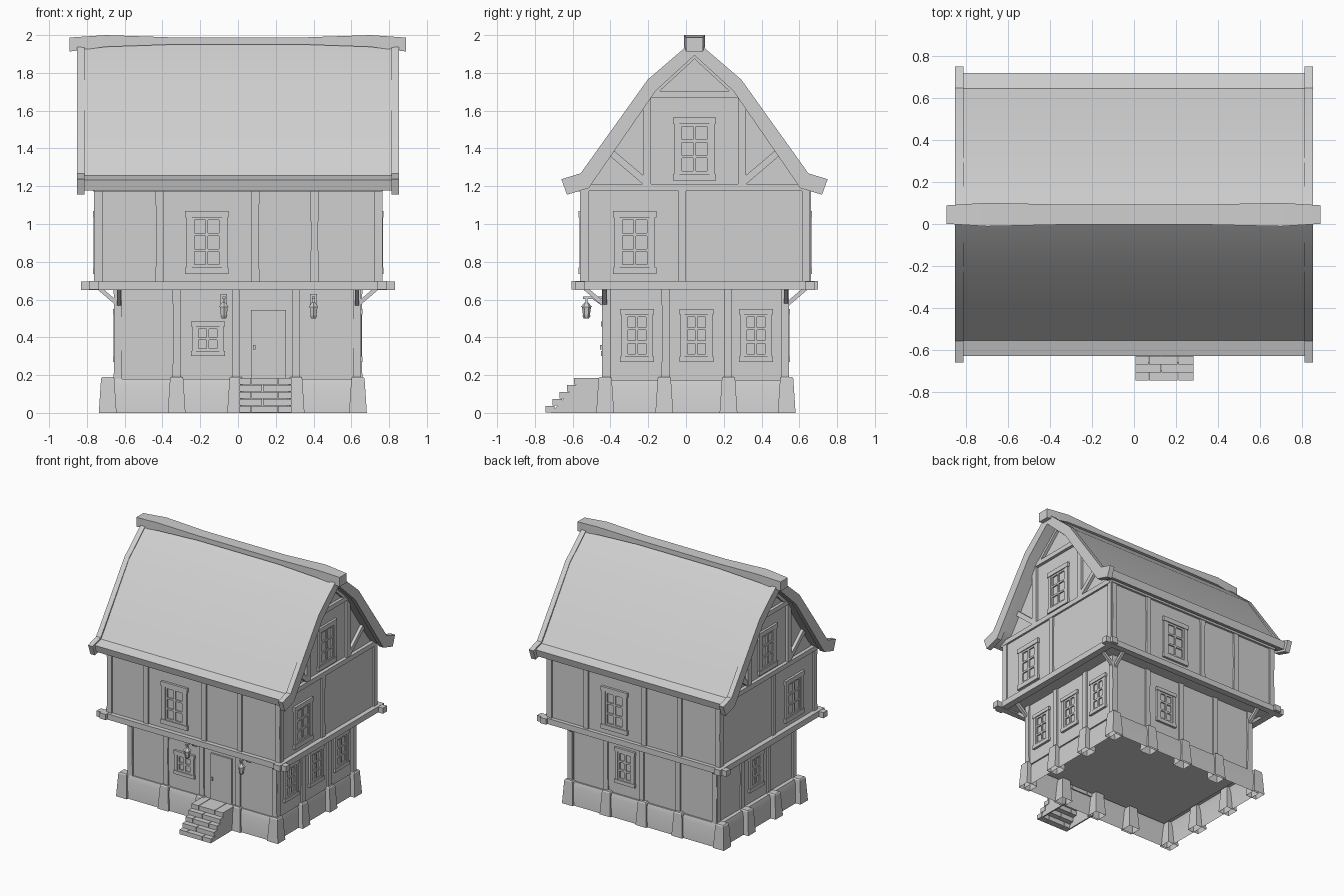
import bpy, bmesh, math
from mathutils import Vector, Matrix

if "Cube" in bpy.data.objects:
    bpy.data.objects.remove(bpy.data.objects["Cube"])

GREY = (0.63, 0.63, 0.63, 1)
grey = bpy.data.materials.new("plain grey")
grey.use_nodes = True
grey.diffuse_color = GREY
grey.node_tree.nodes["Principled BSDF"].inputs["Base Color"].default_value = GREY

CY = 0.045  # middle of the house in depth


def finish(name, bm, smooth=False):
    bmesh.ops.recalc_face_normals(bm, faces=bm.faces)
    me = bpy.data.meshes.new(name)
    bm.to_mesh(me)
    bm.free()
    me.materials.append(grey)
    ob = bpy.data.objects.new(name, me)
    bpy.context.collection.objects.link(ob)
    if smooth:
        bpy.ops.object.select_all(action='DESELECT')
        ob.select_set(True)
        bpy.context.view_layer.objects.active = ob
        bpy.ops.object.shade_smooth_by_angle(angle=math.radians(35))
    return ob


def loft(bm, rings, open_start=False):
    """Skin a list of closed rings and cap the ends."""
    loops = [[bm.verts.new(p) for p in ring] for ring in rings]
    n = len(loops[0])
    for a, b in zip(loops, loops[1:]):
        for i in range(n):
            bm.faces.new((a[i], a[(i + 1) % n], b[(i + 1) % n], b[i]))
    if not open_start:
        bm.faces.new(loops[0])
    bm.faces.new(loops[-1])


def rect(x, y, z, grow=0):
    return [(x[0] - grow, y[0] - grow, z), (x[1] + grow, y[0] - grow, z),
            (x[1] + grow, y[1] + grow, z), (x[0] - grow, y[1] + grow, z)]


def add_box(bm, x, y, z, place=lambda p: p):
    loft(bm, [[place(Vector(p)) for p in rect(x, y, c)] for c in z])


def box(name, x, y, z):
    bm = bmesh.new()
    add_box(bm, x, y, z)
    return finish(name, bm)


def bar(name, a, b, w):
    """Square timber between two points."""
    a, b = Vector(a), Vector(b)
    q = (b - a).to_track_quat('Z', 'Y')
    sq = [q @ Vector((i * w / 2, j * w / 2, 0)) for i, j in ((-1, -1), (1, -1), (1, 1), (-1, 1))]
    bm = bmesh.new()
    loft(bm, [[p + s for s in sq] for p in (a, b)])
    return finish(name, bm)


# Wall frames: local x runs along the wall, y points outward, z is up
def wall(side, dist):
    return {"front": lambda p: Vector((p.x, -dist - p.y, p.z)),
            "back": lambda p: Vector((p.x, dist + p.y, p.z)),
            "right": lambda p: Vector((dist + p.y, p.x, p.z)),
            "left": lambda p: Vector((-dist - p.y, p.x, p.z))}[side]


def window(name, place, u, z0, z1, w, rows):
    bm = bmesh.new()
    h, f = w / 2, w * 0.155
    add_box(bm, (u - h + .006, u - h + f), (-.01, .014), (z0 + f, z1 - f), place)
    add_box(bm, (u + h - f, u + h - .006), (-.01, .014), (z0 + f, z1 - f), place)
    add_box(bm, (u - h, u + h), (-.01, .018), (z0, z0 + f), place)
    add_box(bm, (u - h, u + h), (-.01, .018), (z1 - f, z1), place)
    # sash sides, centre bar, then rails between them
    i, s, lo, hi = h - f, .014, z0 + f, z1 - f
    for c in (u - i + s / 2, u, u + i - s / 2):
        add_box(bm, (c - s / 2, c + s / 2), (-.01, .01), (lo, hi), place)
    for r in range(rows + 1):
        c = lo + s / 2 + (hi - lo - s) * r / rows
        for a, b in ((u - i + s, u - s / 2), (u + s / 2, u + i - s)):
            add_box(bm, (a, b), (-.01, .01), (c - s / 2, c + s / 2), place)
    finish(name, bm)


def posts(name, place, us, z0, z1, w=.042):
    """Hand-hewn posts, a little narrower at mid height."""
    bm = bmesh.new()
    for u in us:
        loft(bm, [[place(Vector((u + i * w * k / 2, d, z0 + (z1 - z0) * t)))
                   for i, d in ((-1, -.03), (1, -.03), (1, .012), (-1, .012))]
                  for t, k in ((0, 1), (.5, .92), (1, 1))])
    finish(name, bm)


# Stone plinth shell, open below, with battered buttresses
PX, PY = (-.68, .63), (-.445, .55)
bm = bmesh.new()
loft(bm, [rect(PX, PY, 0, .015), rect(PX, PY, .14, .008), rect(PX, PY, .18, -.004)], open_start=True)
finish("stone_plinth", bm, True)
BX, BY = (-.69, -.325, -.01, .305, .635), (-.428, -.115, .225, .533)
bm = bmesh.new()
for i, x in enumerate(BX):
    for j, y in enumerate(BY):
        if i in (0, 4) or j in (0, 3):
            loft(bm, [rect((x, x), (y, y), z, r) for r, z in ((.047, 0), (.035, .182), (.029, .19))],
                 open_start=True)
finish("stone_buttresses", bm)

# Ground floor and upper floor bodies
box("lower_walls", (-.645, .64), (-.432, .533), (.172, .67))
box("upper_walls", (-.75, .753), (-.55, .65), (.66, 1.2))
LOW = {"front": .432, "back": .533, "right": .64, "left": .645}
UP = {"front": .55, "back": .65, "right": .753, "left": .75}
LOWX, LOWY = (-.637, -.325, -.01, .308, .63), (-.42, -.108, .222, .523)
UPX, UPY = (-.735, -.415, .092, .405, .74), (-.535, -.02, .635)
for side in LOW:
    s = -1 if side == "back" else 1
    ends = side in ("left", "right")
    posts(side + "_lower_posts", wall(side, LOW[side]), LOWY if ends else [s * x for x in LOWX], .18, .66)
    posts(side + "_upper_posts", wall(side, UP[side]), UPY if ends else [s * x for x in UPX], .69, 1.18)

# Floor beams with crossing ends, top plates
for k, y in (("front", -.56), ("back", .655)):
    box(k + "_floor_beam", (-.83, .83), (y - .025, y + .025), (.65, .695))
    box(k + "_top_plate", (-.765, .765), (y - .012, y + .012), (1.172, 1.195))
for k, s in (("left", -1), ("right", 1)):
    box(k + "_floor_beam", sorted((s * .737, s * .79)), (-.605, .7), (.652, .697))
    box(k + "_gable_plate", sorted((s * .72, s * .768)), (-.55, .64), (1.175, 1.212))
    # corner braces below the overhang
    for j, y, o in (("front", -.43, -1), ("back", .53, 1)):
        bar(f"{k}_{j}_side_brace", (s * .63, y, .57), (s * .735, y, .66), .022)
        bar(f"{k}_{j}_brace", (s * .63, y, .57), (s * .63, y + o * .105, .66), .022)


# Roof: half outline mirrored about the ridge
def outline(half):
    return [(CY + d, z) for d, z in half] + [(CY - d, z) for d, z in half[-2::-1]]


def roof_strip(name, outer, inner, x0, x1):
    """Bent slab made of quads between an outer and an inner outline."""
    a, b = outline(outer), outline(inner)
    bm = bmesh.new()
    (A, B), (C, D) = [[[bm.verts.new((x, y, z)) for y, z in line] for line in (a, b)] for x in (x0, x1)]
    for i in range(len(a) - 1):
        for p, q in ((A, C), (B, D), (A, B), (C, D)):
            bm.faces.new((p[i], p[i + 1], q[i + 1], q[i]))
    for i in (0, -1):
        bm.faces.new((A[i], B[i], D[i], C[i]))
    finish(name, bm, True)


roof_strip("roof_thatch",
           [(.675, 1.234), (.6, 1.256), (.555, 1.315), (.25, 1.755), (0, 1.97)],
           [(.66, 1.178), (.575, 1.2), (.52, 1.26), (.21, 1.71), (0, 1.9)], -.82, .82)
for k, s in (("left", -1), ("right", 1)):
    roof_strip(k + "_bargeboard",
               [(.705, 1.237), (.603, 1.268), (.248, 1.764), (0, 1.977)],
               [(.675, 1.155), (.56, 1.19), (.205, 1.705), (0, 1.893)], *sorted((s * .813, s * .853)))

# Gable wall filling the loft
bm = bmesh.new()
loft(bm, [[(x, y, z) for y, z in outline([(.57, 1.19), (.535, 1.25), (.22, 1.71), (0, 1.91)])]
          for x in (-.74, .74)])
finish("gable_walls", bm)

# Sagging ridge beam
bm = bmesh.new()
loft(bm, [[(x, CY + i * h, z) for i, z in ((-1, z0), (1, z0), (1, z1), (-1, z1))]
          for x, h, z0, z1 in ((-.893, .044, 1.913, 1.987), (-.7, .056, 1.938, 2), (-.35, .048, 1.95, 1.988),
                               (.35, .048, 1.95, 1.988), (.7, .056, 1.938, 2), (.89, .044, 1.913, 1.987))])
finish("ridge_beam", bm, True)

# Gable timbers, mirrored on both ends
for k, s in (("left", -1), ("right", 1)):
    x = s * .745
    for n, o in (("front", -1), ("back", 1)):
        y = CY + o * .251
        box(f"{k}_gable_{n}_post", sorted((x, s * .765)), (y - .022, y + .022), (1.21, 1.67))
        bar(f"{k}_gable_{n}_strut", (x, CY + o * .45, 1.385), (x, CY + o * .25, 1.215), .036)
        bar(f"{k}_gable_{n}_rafter", (x, CY + o * .22, 1.695), (x, CY, 1.898), .036)
    box(k + "_gable_collar", sorted((x, s * .768)), (CY - .25, CY + .25), (1.67, 1.705))
    window(k + "_gable_window", wall(k, .74), .045, 1.23, 1.565, .23, 3)
    window(k + "_upper_window", wall(k, UP[k]), -.272, .735, 1.07, .23, 3)

# Remaining windows
for i, y in enumerate((-.26, .055, .37)):
    window(f"right_lower_window_{i + 1}", wall("right", LOW["right"]), y, .27, .55, .18, 3)
window("left_lower_window", wall("left", LOW["left"]), .055, .27, .55, .18, 3)
window("front_upper_window", wall("front", UP["front"]), -.165, .735, 1.07, .23, 3)
window("back_upper_window", wall("back", UP["back"]), .165, .735, 1.07, .23, 3)
window("front_lower_window", wall("front", LOW["front"]), -.16, .3, .485, .18, 2)
window("back_lower_window", wall("back", LOW["back"]), .155, .27, .55, .18, 3)

# Door with handle
box("door", (.068, .254), (-.444, -.42), (.18, .545))
box("door_handle", (.08, .092), (-.456, -.44), (.335, .36))

# Brick steps between two sloping cheeks, open below
bm = bmesh.new()
for i in range(5):
    y, z = -.745 + .038 * i, .037 * i
    cuts = (.005, .13, .285) if i % 2 else (.005, .07, .21, .285)
    for a, b in zip(cuts, cuts[1:]):
        add_box(bm, (a + .002, b - .002), (y, -.44 if i == 4 else y + .05), (z + .002, z + .037))
for x in (.01, .27):
    loft(bm, [[(c, y, z) for y, z in ((-.715, 0), (-.565, .17), (-.44, .17), (-.44, 0))]
              for c in (x, x + .01)])
finish("brick_steps", bm)

# Wall lanterns on brackets
for k, x in (("left", .4), ("right", -.075)):
    bm = bmesh.new()
    for r1, r2, z0, z1 in ((.014, .022, .5, .515), (.018, .024, .515, .56), (.03, .01, .56, .585)):
        bmesh.ops.create_cone(bm, cap_ends=True, segments=6, radius1=r1, radius2=r2, depth=z1 - z0,
                              matrix=Matrix.Translation((x, -.527, (z0 + z1) / 2)))
    add_box(bm, (x - .005, x + .005), (-.532, -.522), (.58, .612))
    add_box(bm, (x - .008, x + .008), (-.545, -.43), (.602, .615))
    add_box(bm, (x - .018, x + .018), (-.445, -.43), (.56, .63))
    finish(k + "_lantern", bm)
    bar(k + "_lantern_brace", (x, -.44, .57), (x, -.49, .605), .01)
